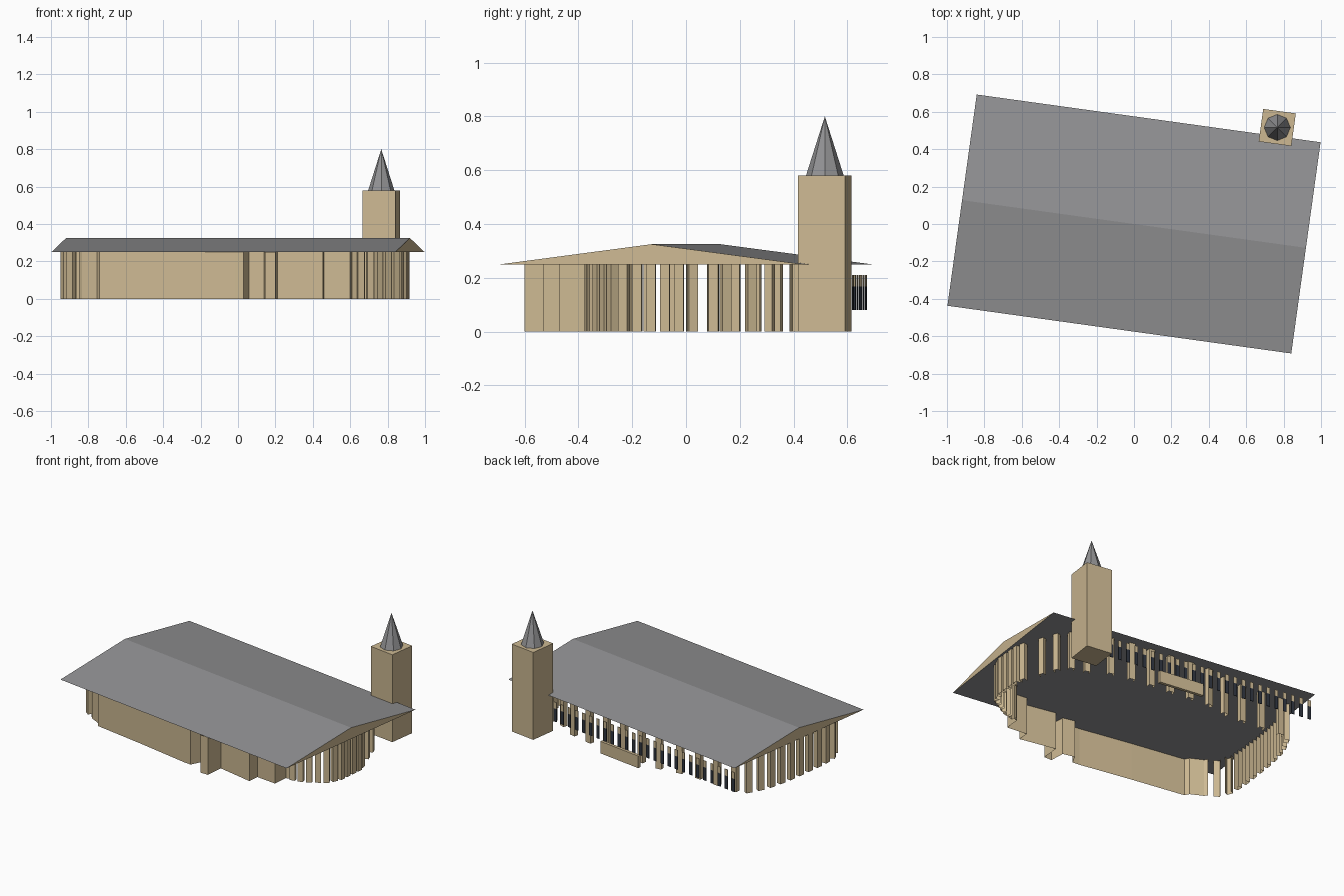
import bpy, bmesh, math
from mathutils import Vector, Matrix

if "Cube" in bpy.data.objects:
    bpy.data.objects.remove(bpy.data.objects["Cube"])

def mat(name, col):
    m = bpy.data.materials.new(name)
    m.diffuse_color = (*col, 1)
    m.use_nodes = True
    m.node_tree.nodes["Principled BSDF"].inputs["Base Color"].default_value = m.diffuse_color
    return m

STONE = mat("tan_stone", (0.61, 0.485, 0.29))
ROOF = mat("grey_roof", (0.29, 0.29, 0.298))
GLASS = mat("dark_glass", (0.028, 0.035, 0.05))
ANG = math.atan2(-0.255, 1.838)          # the whole plan is turned slightly
ROT = Matrix.Rotation(ANG, 4, 'Z')

def finish(bm, name, mats):
    me = bpy.data.meshes.new(name)
    bm.to_mesh(me)
    bm.free()
    for m in mats:
        me.materials.append(m)
    ob = bpy.data.objects.new(name, me)
    bpy.context.collection.objects.link(ob)
    return ob

def add_box(bm, x, y, z0, z1, w, d, ang, idx=0):
    M = (Matrix.Translation((x, y, (z0 + z1) / 2)) @ Matrix.Rotation(ang, 4, 'Z')
         @ Matrix.Diagonal((w, d, z1 - z0, 1)))
    r = bmesh.ops.create_cube(bm, size=1, matrix=M)
    for f in {f for v in r['verts'] for f in v.link_faces}:
        f.material_index = idx

# gabled roof: triangular prism, gable ends in stone
L, W, Z0, Z1 = 0.928, 0.57, 0.25, 0.325
bm = bmesh.new()
ends = []
for s in (-1, 1):
    ends.append([bm.verts.new(ROT @ Vector(p)) for p in
                 ((s * L, -W, Z0), (s * L, W, Z0), (s * L, 0, Z1))])
a, b = ends
for i in range(3):
    j = (i + 1) % 3
    bm.faces.new((a[i], a[j], b[j], b[i]))
for e in ends:
    bm.faces.new(e).material_index = 1
bmesh.ops.recalc_face_normals(bm, faces=bm.faces)
finish(bm, "gabled_roof", [ROOF, STONE])

def strip(bm, pts):
    # upright sheet along a plan polyline
    prev = None
    for x, y in pts:
        cur = (bm.verts.new((x, y, 0)), bm.verts.new((x, y, 0.25)))
        if prev:
            bm.faces.new((prev[0], cur[0], cur[1], prev[1]))
        prev = cur

# continuous front wall following the stepped footprint
front = [(-.85, -.32), (-.835, -.34), (-.755, -.38), (-.74, -.41), (-.375, -.47),
         (-.02, -.535), (.03, -.54), (.06, -.48), (.14, -.50), (.145, -.60),
         (.20, -.60), (.21, -.48), (.455, -.53), (.46, -.455), (.60, -.47),
         (.61, -.37), (.64, -.36)]
bm = bmesh.new()
strip(bm, front)
finish(bm, "front_wall", [STONE])

# rows of angled piers along the open sides
def piers(name, path, step, w, d):
    bm = bmesh.new()
    pos = step / 2
    for p, q in zip(path, path[1:]):
        p, q = Vector(p), Vector(q)
        seg = q - p
        t = seg.normalized()
        n = Vector((-t.y, t.x)) * (d / 2)
        while pos <= seg.length:
            c = p + t * pos
            h = t * (w / 2)
            strip(bm, [c - h + n, c - h - n, c + h - n, c + h + n])
            pos += step
        pos -= seg.length
    finish(bm, name, [STONE])

piers("right_piers", [(.63, -.365), (.72, -.345), (.85, -.27), (.885, -.19), (.90, -.02),
                      (.88, .06)], .052, .036, .03)
piers("right_back_piers", [(.86, .10), (.79, .30), (.60, .36)], .10, .036, .03)
piers("left_piers", [(-.775, .515), (-.85, .38), (-.89, .22), (-.91, .08), (-.93, -.08),
                     (-.935, -.2), (-.90, -.28), (-.85, -.32)], .08, .04, .03)
piers("back_piers", [(.60, .40), (.37, .45), (-.15, .51), (-.36, .48), (-.775, .515)],
      .14, .04, .03)

# low wall at the back entrance
bm = bmesh.new()
add_box(bm, .095, .552, 0, .08, .31, .02, ANG)
finish(bm, "entrance_low_wall", [STONE])

# row of windows hung along the back eave: dark pane with stone head
bm = bmesh.new()
n = 28
for i in range(n):
    p = ROT @ Vector((-0.9 + 1.58 * i / (n - 1), W - 0.02, 0))
    add_box(bm, p.x, p.y, .08, .167, .024, .004, ANG, 1)
    add_box(bm, p.x, p.y, .167, .21, .024, .004, ANG, 0)
finish(bm, "back_windows", [STONE, GLASS])

# tower and spire
TX, TY = .766, .516
bm = bmesh.new()
add_box(bm, TX, TY, 0, .58, .176, .176, ANG)
finish(bm, "tower", [STONE])
bm = bmesh.new()
bmesh.ops.create_cone(bm, cap_ends=True, segments=8, radius1=.07, radius2=0, depth=.22,
                      matrix=Matrix.Translation((TX, TY, .69)))
finish(bm, "spire", [ROOF])
